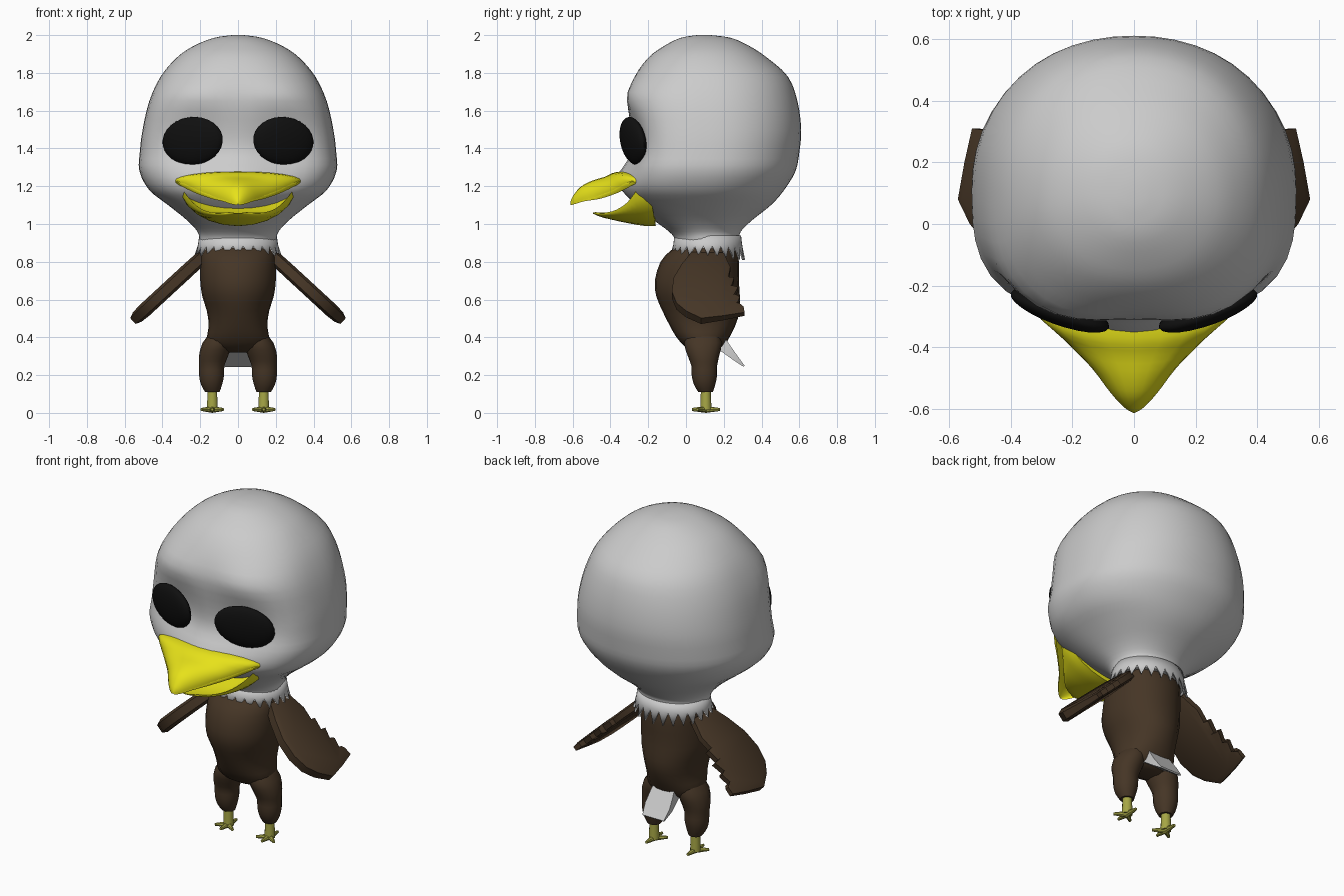
import bpy, bmesh, math
from mathutils import Matrix, Vector

if "Cube" in bpy.data.objects:
    bpy.data.objects.remove(bpy.data.objects["Cube"])


def material(name, rgb):
    m = bpy.data.materials.new(name)
    m.diffuse_color = (*rgb, 1)
    m.use_nodes = True
    m.node_tree.nodes["Principled BSDF"].inputs["Base Color"].default_value = m.diffuse_color
    return m


BROWN = material("brown_feathers", (0.06, 0.036, 0.019))
YELLOW = material("beak_yellow", (0.8, 0.76, 0.01))
OLIVE = material("leg_yellow", (0.38, 0.38, 0.06))
BLACK = material("eye_black", (0.005, 0.005, 0.005))


def finish(name, bm, mat=None, angle=50):
    bmesh.ops.recalc_face_normals(bm, faces=bm.faces)
    me = bpy.data.meshes.new(name)
    bm.to_mesh(me)
    bm.free()
    ob = bpy.data.objects.new(name, me)
    bpy.context.collection.objects.link(ob)
    if mat:
        me.materials.append(mat)
    bpy.ops.object.select_all(action='DESELECT')
    ob.select_set(True)
    bpy.context.view_layer.objects.active = ob
    bpy.ops.object.shade_smooth_by_angle(angle=math.radians(angle))
    return ob


def skin(bm, rows, cap=True):
    """Join closed rows of points with quads."""
    rows = [[bm.verts.new(p) for p in r] for r in rows]
    for a, b in zip(rows, rows[1:]):
        for i in range(len(a)):
            j = (i + 1) % len(a)
            bm.faces.new((a[i], a[j], b[j], b[i]))
    if cap:
        bm.faces.new(rows[0])
        bm.faces.new(rows[-1])


def refine(rings, steps):
    """Catmull-Rom interpolation of ring parameters."""
    out, n = [], len(rings)
    for i in range(n - 1):
        p = [rings[max(i - 1, 0)], rings[i], rings[i + 1], rings[min(i + 2, n - 1)]]
        for k in range(steps):
            t = k / steps
            out.append([0.5 * (2 * b + (c - a) * t + (2 * a - 5 * b + 4 * c - d) * t * t
                               + (3 * b - a - 3 * c + d) * t ** 3) for a, b, c, d in zip(*p)])
    return out + [rings[-1]]


def loft(bm, rings, sides=24, steps=2, cx=0):
    """Rings: z, x offset, half width, front y, back y, squareness of the front."""
    rows = []
    for z, ox, rx, yf, yb, n in refine(rings, steps):
        cy, row = yf + 0.47 * (yb - yf), []
        for i in range(sides):
            a = 2 * math.pi * i / sides
            c, s = math.cos(a), math.sin(a)
            e = n if s < 0 else 2.15
            k = (abs(c) ** e + abs(s) ** e) ** (-1 / e)
            row.append((cx + ox + rx * c * k, cy + s * k * (cy - yf if s < 0 else yb - cy), z))
        rows.append(row)
    skin(bm, rows)


# Head and neck, with sockets, brows and muzzle pushed into the face
bm = bmesh.new()
loft(bm, [(2.0, 0, .03, .06, .13, 2), (1.985, 0, .13, -.03, .24, 2), (1.94, 0, .24, -.12, .34, 2.1),
          (1.88, 0, .325, -.20, .43, 2.2), (1.78, 0, .41, -.27, .54, 2.5), (1.65, 0, .47, -.305, .59, 2.9),
          (1.5, 0, .505, -.30, .61, 3), (1.38, 0, .52, -.30, .60, 3), (1.28, 0, .522, -.31, .58, 3),
          (1.18, 0, .47, -.31, .52, 2.8), (1.1, 0, .37, -.26, .45, 2.4), (1.02, 0, .27, -.17, .35, 2.1),
          (.96, 0, .215, -.09, .29, 2), (.92, 0, .205, -.06, .285, 2), (.87, 0, .205, -.06, .285, 2)],
     sides=48, steps=3)


def bump(co, x, z, sx, sz):
    return math.exp(-.5 * ((co.x - x) / sx) ** 2 - .5 * ((co.z - z) / sz) ** 2)


for v in bm.verts:
    if v.co.y < 0:
        p = v.co.copy()
        for s in (-1, 1):
            v.co.y += .05 * bump(p, s * .24, 1.42, .12, .10)
            v.co.y -= .025 * bump(p, s * .24, 1.69, .13, .05)
        v.co.y -= .055 * bump(p, 0, 1.24, .15, .06)
finish("head", bm)

# Eyes
for s, side in ((-1, "left"), (1, "right")):
    bm = bmesh.new()
    m = (Matrix.Translation((s * .24, -.28, 1.44)) @ Matrix.Rotation(s * math.radians(19), 4, 'Z')
         @ Matrix.Rotation(math.radians(8), 4, 'X') @ Matrix.Rotation(s * math.radians(8), 4, 'Y')
         @ Matrix.Diagonal((.17, .045, .127, 1)))
    bmesh.ops.create_uvsphere(bm, u_segments=24, v_segments=14, radius=1, matrix=m)
    finish(side + "_eye", bm, BLACK)


# Beak halves: centre y, side y, half width, ridge z, edge z
def beak(name, stations, lip):
    bm, rows = bmesh.new(), []
    for yc, ys, w, zr, ze in refine(stations, 3):
        row = []
        for inner in (False, True):
            for i in range(13):
                if inner and i in (0, 12):
                    continue
                t = (i - 6) / 6 * (-1 if inner else 1)
                a = t * math.pi / 2
                h = (zr - ze) * math.cos(a)
                row.append((w * math.sin(a), ys + (yc - ys) * math.cos(a), ze + h * (lip if inner else 1)))
        rows.append(row)
    skin(bm, rows)
    finish(name, bm, YELLOW)


beak("upper_beak", [(-.27, -.22, .33, 1.28, 1.225), (-.37, -.255, .335, 1.275, 1.22),
                    (-.43, -.35, .24, 1.25, 1.17), (-.50, -.45, .145, 1.228, 1.135),
                    (-.56, -.54, .08, 1.195, 1.12), (-.60, -.59, .035, 1.145, 1.105),
                    (-.612, -.61, .006, 1.115, 1.1)], .35)
beak("lower_beak", [(-.16, -.20, .31, .99, 1.215), (-.22, -.25, .30, .99, 1.19),
                    (-.31, -.31, .24, 1.005, 1.115), (-.38, -.37, .185, 1.02, 1.075),
                    (-.45, -.43, .12, 1.037, 1.06), (-.493, -.48, .04, 1.055, 1.063)], .5)

# Neck ruff: zigzag ring of feather tips
bm, rows = bmesh.new(), []
for r, z, z2 in ((.205, .94, .94), (.212, .89, .89), (.23, .835, .885)):
    row = []
    for i in range(48):
        a = math.pi * i / 24
        tip = i % 2 == 0
        k = r if tip or z == z2 else .213
        drop = .025 * max(0, math.sin(a)) if tip and z != z2 else 0
        row.append((k * math.cos(a), .115 + k * .86 * math.sin(a), (z if tip else z2) - drop))
    rows.append(row)
skin(bm, rows, cap=False)
ruff = finish("neck_ruff", bm, None, 30)
ruff.modifiers.new("thickness", 'SOLIDIFY').thickness = .01

# Body
bm = bmesh.new()
loft(bm, [(.9, 0, .17, -.02, .24, 2), (.86, 0, .195, -.08, .27, 2), (.8, 0, .20, -.135, .28, 2),
          (.7, 0, .20, -.165, .28, 2), (.62, 0, .19, -.158, .285, 2), (.54, 0, .165, -.125, .285, 2),
          (.46, 0, .155, -.085, .26, 2.2), (.40, 0, .165, -.05, .23, 2.2), (.35, 0, .15, -.005, .2, 2.2),
          (.32, 0, .08, .05, .15, 2)])
finish("body", bm, BROWN)

# Tail: flared wedge
bm = bmesh.new()
skin(bm, [[(-w, y1, z1), (w, y1, z1), (w, y2, z2), (-w, y2, z2)] for w, y1, z1, y2, z2 in
          ((.065, .12, .36, .19, .42), (.075, .18, .33, .235, .355), (.08, .25, .28, .27, .305),
           (.07, .305, .244, .31, .25))])
finish("tail", bm, None, 30)

# Wing outline: distance from shoulder, y; rear edge is notched
WING = [(-.03, .03), (.06, -.02), (.17, -.065), (.28, -.075), (.37, -.05), (.43, -.0), (.485, .08),
        (.46, .2), (.43, .31), (.385, .305), (.38, .265), (.31, .285), (.305, .25), (.235, .275),
        (.23, .24), (.16, .255), (.155, .225), (.08, .235), (-.03, .20)]
out, up = Vector((.735, 0, -.678)), Vector((.678, 0, .735))

for s, side in ((-1, "left"), (1, "right")):
    # Wing
    bm, rows = bmesh.new(), []
    for h, shrink in ((-.038, .88), (-.024, 1), (.024, 1), (.038, .88)):
        row = []
        for d, y in WING:
            taper = 1 - .45 * max(0, y) / .3
            p = (Vector((.2, 0, .815)) + out * (.23 + (d - .23) * shrink) + up * h * taper)
            row.append((s * p.x, .11 + (y - .11) * shrink, p.z))
        rows.append(row)
    skin(bm, rows)
    finish(side + "_wing", bm, BROWN, 40)

    # Feathered thigh
    bm = bmesh.new()
    loft(bm, [(z, s * x, r, f, b, 2) for z, x, r, f, b in
              ((.44, .09, .045, .01, .17), (.37, .11, .078, -.01, .19), (.3, .13, .077, .01, .175),
               (.25, .139, .067, .028, .165), (.2, .14, .066, .03, .165), (.15, .14, .056, .042, .155),
               (.11, .136, .038, .066, .142))], sides=16)
    finish(side + "_thigh", bm, BROWN)

    # Shin and toes
    bm = bmesh.new()
    bmesh.ops.create_cone(bm, cap_ends=True, segments=10, radius1=.03, radius2=.026, depth=.11,
                          matrix=Matrix.Translation((s * .136, .105, .07)))
    for deg in (-90, -38, -142, 90):
        m = (Matrix.Translation((s * .136, .105, .018)) @ Matrix.Rotation(math.radians(deg), 4, 'Z')
             @ Matrix.Rotation(math.pi / 2, 4, 'Y') @ Matrix.Translation((0, 0, .037)))
        bmesh.ops.create_cone(bm, cap_ends=True, segments=8, radius1=.018, radius2=.008, depth=.074, matrix=m)
    finish(side + "_foot", bm, OLIVE, 40)
